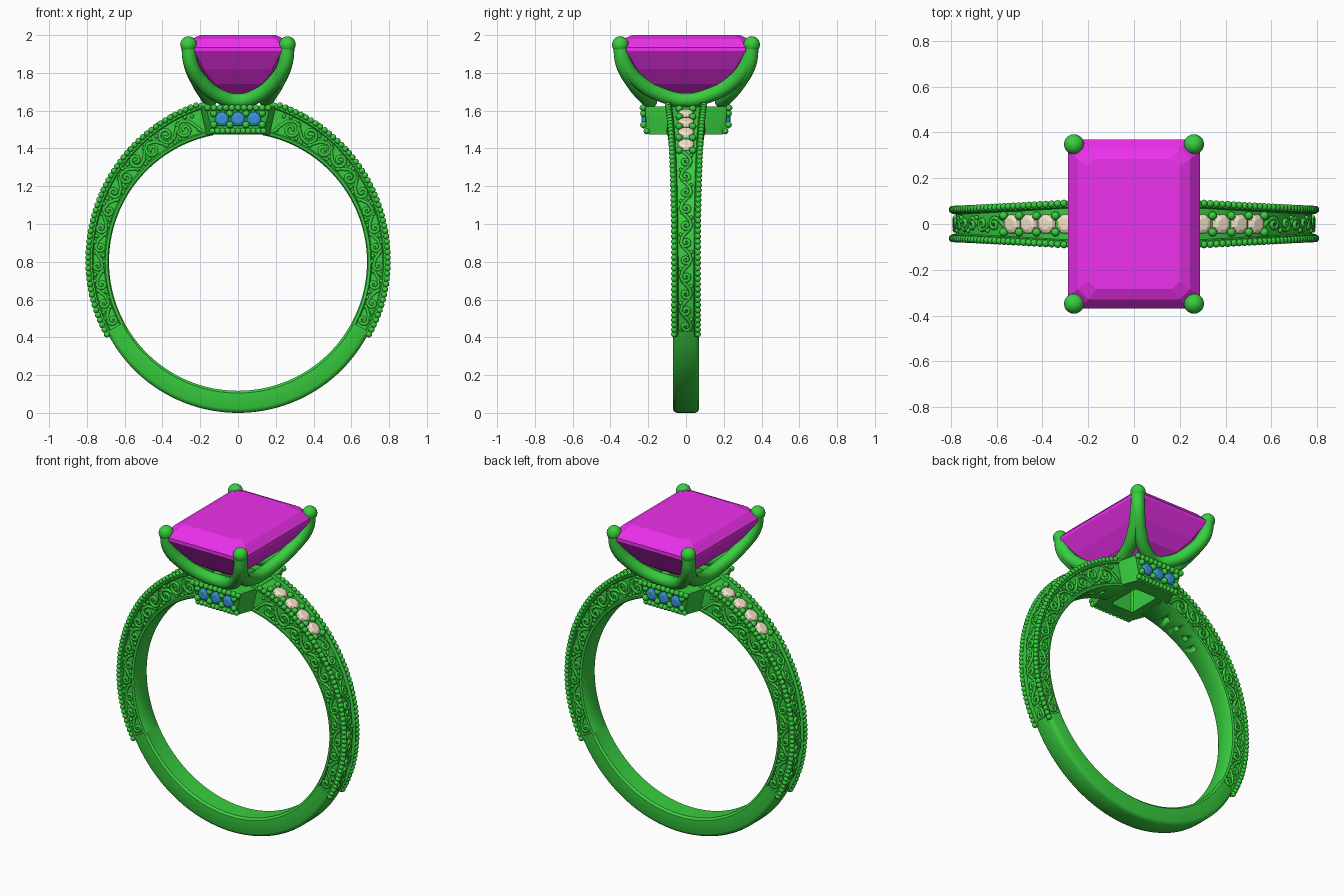
import bpy, bmesh
from math import sin, cos, pi, radians
from mathutils import Vector, Matrix

if "Cube" in bpy.data.objects:
    bpy.data.objects.remove(bpy.data.objects["Cube"])

CZ, RIN = 0.80, 0.683          # finger hole centre height and radius


def material(name, rgb):
    m = bpy.data.materials.new(name)
    m.diffuse_color = (*rgb, 1)
    m.use_nodes = True
    m.node_tree.nodes["Principled BSDF"].inputs["Base Color"].default_value = m.diffuse_color
    return m


METAL = material("green_metal", (0.04, 0.62, 0.05))
PINK = material("magenta_gem", (0.85, 0.03, 0.85))
BLUE = material("blue_gem", (0.04, 0.3, 0.65))
CREAM = material("cream_gem", (0.9, 0.78, 0.58))


def finish(name, bm, mat, angle=40):
    bmesh.ops.recalc_face_normals(bm, faces=bm.faces)
    me = bpy.data.meshes.new(name)
    bm.to_mesh(me)
    bm.free()
    if angle:
        me.shade_smooth()
        me.set_sharp_from_angle(angle=radians(angle))
    me.materials.append(mat)
    ob = bpy.data.objects.new(name, me)
    bpy.context.collection.objects.link(ob)
    return ob


def loft(bm, rings, cyclic=False):
    vs = [[bm.verts.new(p) for p in r] for r in rings]
    n = len(vs[0])
    for a, b in zip(vs, vs[1:] + ([vs[0]] if cyclic else [])):
        for i in range(n):
            bm.faces.new((a[i], a[(i + 1) % n], b[(i + 1) % n], b[i]))
    if not cyclic:
        bm.faces.new(vs[0])
        bm.faces.new(vs[-1])


def ball(bm, p, r, sub=2):
    bmesh.ops.create_icosphere(bm, subdivisions=sub, radius=r, matrix=Matrix.Translation(p))


def polar(deg, r, y, s=1):
    a = radians(deg)
    return Vector((s * r * cos(a), y, CZ + r * sin(a)))


def outer_r(d):
    return 0.797 + 0.06 * max(0, d / 72) ** 1.5


def half_w(d):
    return 0.068 + 0.032 * max(0, d / 75) ** 2


# plain lower shank
def shank_ring(d):
    R = 0.80 - 0.012 * (abs(d + 90) / 60) ** 2
    half = [(RIN, 0.058), (RIN + 0.012, 0.07), (R - 0.022, 0.07), (R - 0.007, 0.063), (R, 0.048)]
    return [polar(d, r, y) for r, y in half + [(r, -y) for r, y in reversed(half)]]


bm = bmesh.new()
loft(bm, [shank_ring(-152 + 124 * i / 48) for i in range(49)])
finish("plain_shank", bm, METAL)


# engraved shoulders: channel on the outer face, sunken side panels
def shoulder_ring(d, s):
    R, w = outer_r(d), half_w(d)
    half = [(RIN, w - 0.012), (RIN + 0.006, w - 0.003), (0.703, w), (0.709, w - 0.009),
            (R - 0.032, w - 0.009), (R - 0.026, w), (R, w), (R, w - 0.022), (R - 0.02, w - 0.027)]
    return [polar(d, r, y, s) for r, y in half + [(r, -y) for r, y in reversed(half)]]


STONES = [49.3, 56.0, 62.6, 69.2]
bm = bmesh.new()
for s in (1, -1):
    loft(bm, [shoulder_ring(-30 + 109 * i / 60, s) for i in range(61)])
shoulders = finish("engraved_shoulders", bm, METAL)

# light holes under the shoulder stones
bm = bmesh.new()
for s in (1, -1):
    for d in STONES:
        p = polar(d, 0.72, 0, s)
        q = (p - Vector((0, 0, CZ))).to_track_quat('Z', 'Y').to_matrix().to_4x4()
        bmesh.ops.create_cone(bm, cap_ends=True, segments=16, radius1=0.02, radius2=0.02,
                              depth=0.12, matrix=Matrix.Translation(p) @ q)
cutter = finish("hole_cutter", bm, METAL)
cutter.hide_render = True
cutter.hide_viewport = True
mod = shoulders.modifiers.new("holes", 'BOOLEAN')
mod.operation, mod.object, mod.solver = 'DIFFERENCE', cutter, 'EXACT'

# beaded edges
bm = bmesh.new()
for s in (1, -1):
    for k in (1, -1):
        for i in range(52):
            d = -29 + 104 * i / 51
            ball(bm, polar(d, outer_r(d) - 0.004, k * (half_w(d) - 0.005), s), 0.0165)
finish("beaded_edges", bm, METAL)


# scroll engraving as bevelled curves
def tube(name, lines, depth, kind='POLY', res=1):
    cu = bpy.data.curves.new(name, 'CURVE')
    cu.dimensions, cu.bevel_depth, cu.bevel_resolution = '3D', depth, res
    cu.use_fill_caps = True
    cu.materials.append(METAL)
    for pts in lines:
        sp = cu.splines.new(kind)
        tgt = sp.bezier_points if kind == 'BEZIER' else sp.points
        tgt.add(len(pts) - 1)
        for b, p in zip(tgt, pts):
            if kind == 'BEZIER':
                b.co = p
                b.handle_left_type = b.handle_right_type = 'AUTO'
            else:
                b.co = (*p, 1)
        sp.use_smooth = True
    ob = bpy.data.objects.new(name, cu)
    bpy.context.collection.objects.link(ob)
    return ob


def scroll(rad, step, flip):
    pts = []
    for k in range(19):
        t = k / 18
        a, q = pi / 2 + (1 - t) * 2.6 * pi, rad * (0.15 + 0.85 * t)
        pts.append((q * cos(a), flip * q * sin(a)))
    return pts + [(step * 0.35, flip * rad * 0.7), (step * 0.6, 0), (step * 0.85, -flip * rad * 0.8)]


lines = []
leaves = bmesh.new()
for s in (1, -1):
    for k in (1, -1):                     # side panels
        for i in range(13):
            d, f = -25 + 97 * i / 12.5, (-1) ** i
            h = outer_r(d) - RIN - 0.05
            rc = RIN + 0.022 + h / 2
            y = lambda e: k * (half_w(e) - 0.007)
            lines.append([polar(d + u * 73, rc - f * h * 0.1 + v, y(d + u * 73), s)
                          for u, v in scroll(h * 0.4, 0.105, f)])
            for e, g in ((4.3, 0.36), (1.8, 0.42), (5.5, -0.3)):
                ball(leaves, polar(d + e, rc + f * h * g, y(d + e), s), 0.012, 1)
    for i in range(11):                   # outer channel
        d, f = -26 + 6.7 * i, (-1) ** i
        lines.append([polar(d + u * 70, outer_r(d) - 0.014, v, s) for u, v in scroll(0.027, 0.09, f)])
        ball(leaves, polar(d + 3, outer_r(d) - 0.014, f * 0.028, s), 0.012, 1)
tube("scroll_engraving", lines, 0.0095)
finish("engraved_leaves", leaves, METAL, 80)


# small round stones: table, girdle, culet
def round_gem(bm, p, n, r):
    m = Matrix.Translation(p) @ n.to_track_quat('Z', 'Y').to_matrix().to_4x4()
    prof = [(0.55, 0.42), (0.85, 0.27), (1, 0), (1, -0.06), (0.1, -0.7)]
    loft(bm, [[m @ Vector((q * r * cos((i + .5) * pi / 4), q * r * sin((i + .5) * pi / 4), z * r))
               for i in range(8)] for q, z in prof])


gems, prongs = bmesh.new(), bmesh.new()
for s in (1, -1):
    for d in STONES:
        n = polar(d, 1, 0, s) - Vector((0, 0, CZ))
        round_gem(gems, polar(d, outer_r(d) - 0.016, 0, s), n, 0.046)
    for d in [46] + [a + 3.3 for a in STONES]:
        for k in (1, -1):
            ball(prongs, polar(d, outer_r(d) - 0.008, k * 0.036, s), 0.019)
finish("shoulder_stones", gems, CREAM, 0)

# gallery stones with their bead prongs and edge rows, front and back
gems = bmesh.new()
for k in (1, -1):
    for i in (-1, 0, 1):
        round_gem(gems, Vector((i * 0.085, k * 0.218, 1.555)), Vector((0, k, 0)), 0.04)
    for i in range(4):
        for z in (1.525, 1.585):
            ball(prongs, (-0.128 + i * 0.0853, k * 0.224, z), 0.019)
    for i in range(11):
        ball(prongs, (-0.16 + i * 0.032, k * 0.228, 1.615), 0.018)
        ball(prongs, (-0.135 + i * 0.027, k * 0.208, 1.492), 0.017)
finish("gallery_stones", gems, BLUE, 0)
finish("bead_prongs", prongs, METAL, 80)


# gallery base with a through opening
def octagon(a, c, b, d, z):
    return [(a, -c, z), (a, c, z), (b, d, z), (-b, d, z), (-a, c, z), (-a, -c, z), (-b, -d, z), (b, -d, z)]


bm = bmesh.new()
loft(bm, [octagon(0.17, 0.10, 0.135, 0.195, 1.475), octagon(0.175, 0.10, 0.14, 0.21, 1.51),
          octagon(0.195, 0.11, 0.165, 0.215, 1.60), octagon(0.195, 0.11, 0.165, 0.225, 1.622),
          octagon(0.08, 0.10, 0.07, 0.11, 1.622), octagon(0.08, 0.10, 0.07, 0.11, 1.475)], True)
finish("gallery_base", bm, METAL, 30)

# claw basket: four U-shaped wires sharing the corner tips
front = [(.262, -.348, 1.95), (.25, -.335, 1.85), (.19, -.28, 1.75), (.10, -.22, 1.678), (0, -.19, 1.652)]
side = [(.262, -.348, 1.95), (.25, -.325, 1.85), (.205, -.24, 1.745), (.165, -.12, 1.68), (.15, 0, 1.655)]
wires = []
for k in (1, -1):
    wires.append([(x, y * k, z) for x, y, z in front] + [(-x, y * k, z) for x, y, z in front[-2::-1]])
    wires.append([(x * k, y, z) for x, y, z in side] + [(x * k, -y, z) for x, y, z in side[-2::-1]])
basket = tube("claw_basket", wires, 0.039, 'BEZIER', 4)
basket.data.resolution_u = 8
bm = bmesh.new()
for x in (0.262, -0.262):
    for y in (0.348, -0.348):
        ball(bm, (x, y, 1.95), 0.044, 3)
finish("claw_tips", bm, METAL, 80)


# large step-cut centre stone
def step(hx, hy, c, z):
    return octagon(hx, hy - c, hx - c, hy, z)


bm = bmesh.new()
loft(bm, [step(0.20, 0.285, 0.035, 2.0), step(0.245, 0.33, 0.045, 1.98), step(0.288, 0.37, 0.055, 1.935),
          step(0.288, 0.37, 0.055, 1.915), step(0.225, 0.305, 0.045, 1.82), step(0.155, 0.235, 0.035, 1.74),
          step(0.05, 0.13, 0.015, 1.675)])
finish("centre_stone", bm, PINK, 0)
